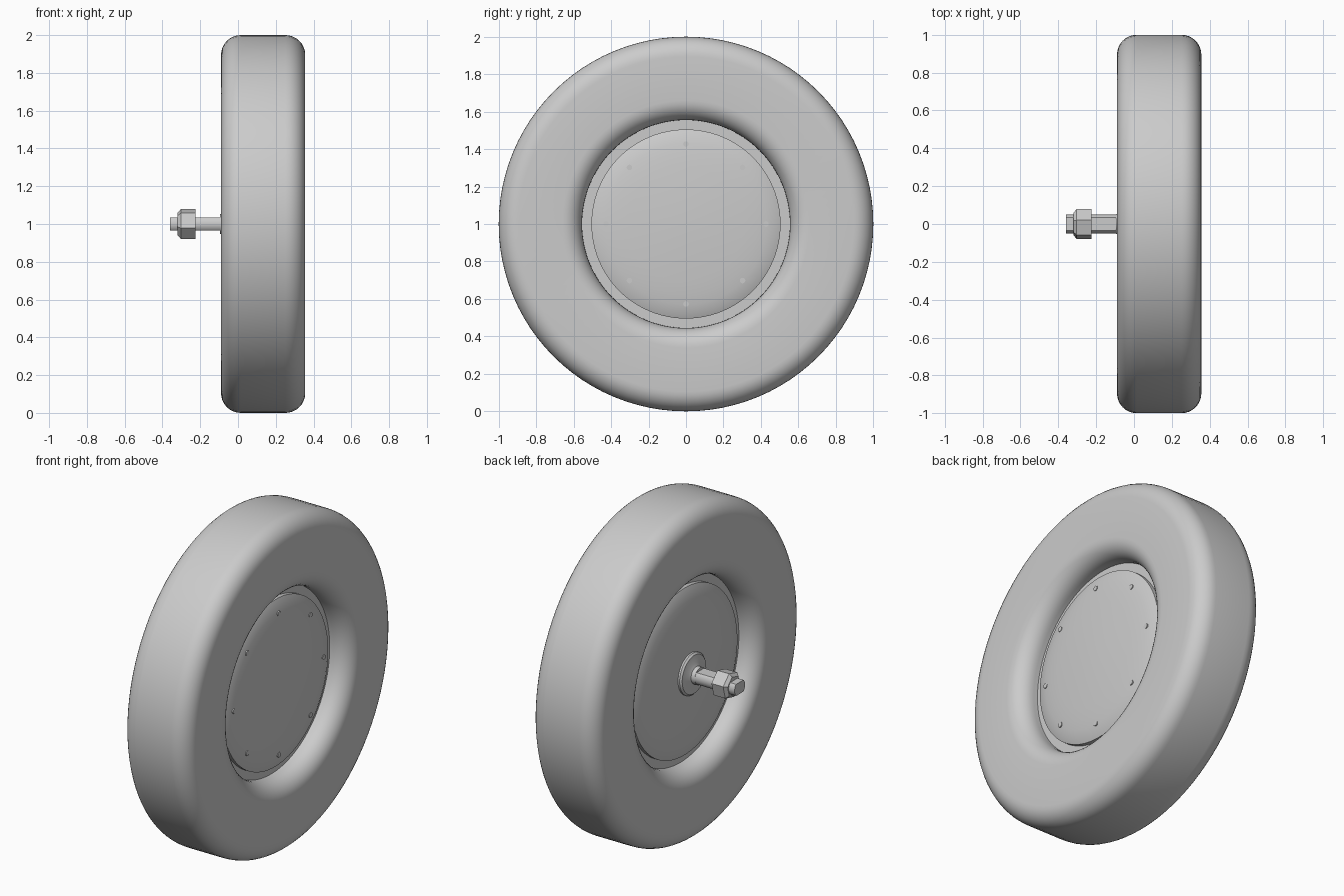
import bpy, math
from math import sin, cos, pi

cube = bpy.data.objects.get("Cube")
if cube:
    bpy.data.objects.remove(cube)

grey = bpy.data.materials.new("plain_grey")
grey.use_nodes = True
tone = (0.6, 0.6, 0.6, 1)
grey.diffuse_color = tone
grey.node_tree.nodes["Principled BSDF"].inputs["Base Color"].default_value = tone


def make(name, verts, faces, smooth=True):
    mesh = bpy.data.meshes.new(name)
    mesh.from_pydata(verts, [], faces)
    mesh.materials.append(grey)
    ob = bpy.data.objects.new(name, mesh)
    bpy.context.collection.objects.link(ob)
    bpy.ops.object.select_all(action="DESELECT")
    ob.select_set(True)
    bpy.context.view_layer.objects.active = ob
    bpy.ops.object.mode_set(mode="EDIT")
    bpy.ops.mesh.select_all(action="SELECT")
    bpy.ops.mesh.normals_make_consistent(inside=False)
    bpy.ops.object.mode_set(mode="OBJECT")
    if smooth:
        bpy.ops.object.shade_smooth_by_angle(angle=math.radians(30))
    return ob


def lathe(name, profile, n=96, closed=False, y=0, z=1, smooth=True, squash=None, turn=0):
    """Spin (x, radius) points about the axle; open profiles get end caps."""
    verts, m = [], len(profile)
    for x, r in profile:
        for i in range(n):
            a = 2 * pi * i / n + turn
            dy, dz = r * cos(a), r * sin(a)
            if squash:
                dz = max(-squash, min(squash, dz))
            verts.append((x, y + dy, z + dz))
    faces = []
    for j in range(m if closed else m - 1):
        k = (j + 1) % m
        for i in range(n):
            h = (i + 1) % n
            faces.append((j * n + i, j * n + h, k * n + h, k * n + i))
    if not closed:
        faces += [tuple(range(n)), tuple(range((m - 1) * n, m * n))]
    return make(name, verts, faces, smooth)


# Tyre: rounded rectangular section
x0, x1, r0, r1, c = -0.09, 0.356, 0.555, 1.0, 0.105
corners = [(x1 - c, r1 - c, 0), (x0 + c, r1 - c, 1),
           (x0 + c, r0 + c, 2), (x1 - c, r0 + c, 3)]
section = [(cx + c * cos((q + s / 8) * pi / 2), cr + c * sin((q + s / 8) * pi / 2))
           for cx, cr, q in corners for s in range(9)]
lathe("tyre", section, closed=True)

# Hub: rim drum and two domed covers, mirrored about the wheel's middle
lathe("rim_drum", [(0.035, 0.56), (0.225, 0.56)])
dome = [(0.07, 0.505), (0.12, 0.505), (0.133, 0.475), (0.142, 0.43), (0.149, 0.38),
        (0.155, 0.31), (0.161, 0.2), (0.165, 0.1), (0.166, 0.02)]
for name, side in (("outer_cover", 1), ("inner_cover", -1)):
    lathe(name, [(0.13 + side * d, r) for d, r in dome])

# Cover bolts, almost flush with the sloping cover
for i in range(8):
    a = i * pi / 4
    lathe(f"cover_bolt_{i + 1}", [(0.255, 0.015), (0.277, 0.015)],
          n=16, y=0.427 * cos(a), z=1 + 0.427 * sin(a))

# Axle: tapered flange with collar, flat-sided shaft, hexagonal nut
lathe("axle_flange", [(-0.01, 0.125), (-0.045, 0.125), (-0.055, 0.115),
                      (-0.062, 0.07), (-0.07, 0.052), (-0.095, 0.052)], n=48)
lathe("axle_shaft", [(0.0, 0.05), (-0.36, 0.05)], n=48, squash=0.035)
lathe("axle_nut", [(-0.225, 0.081), (-0.303, 0.081), (-0.32, 0.062)],
      n=6, smooth=False, turn=pi / 12)
